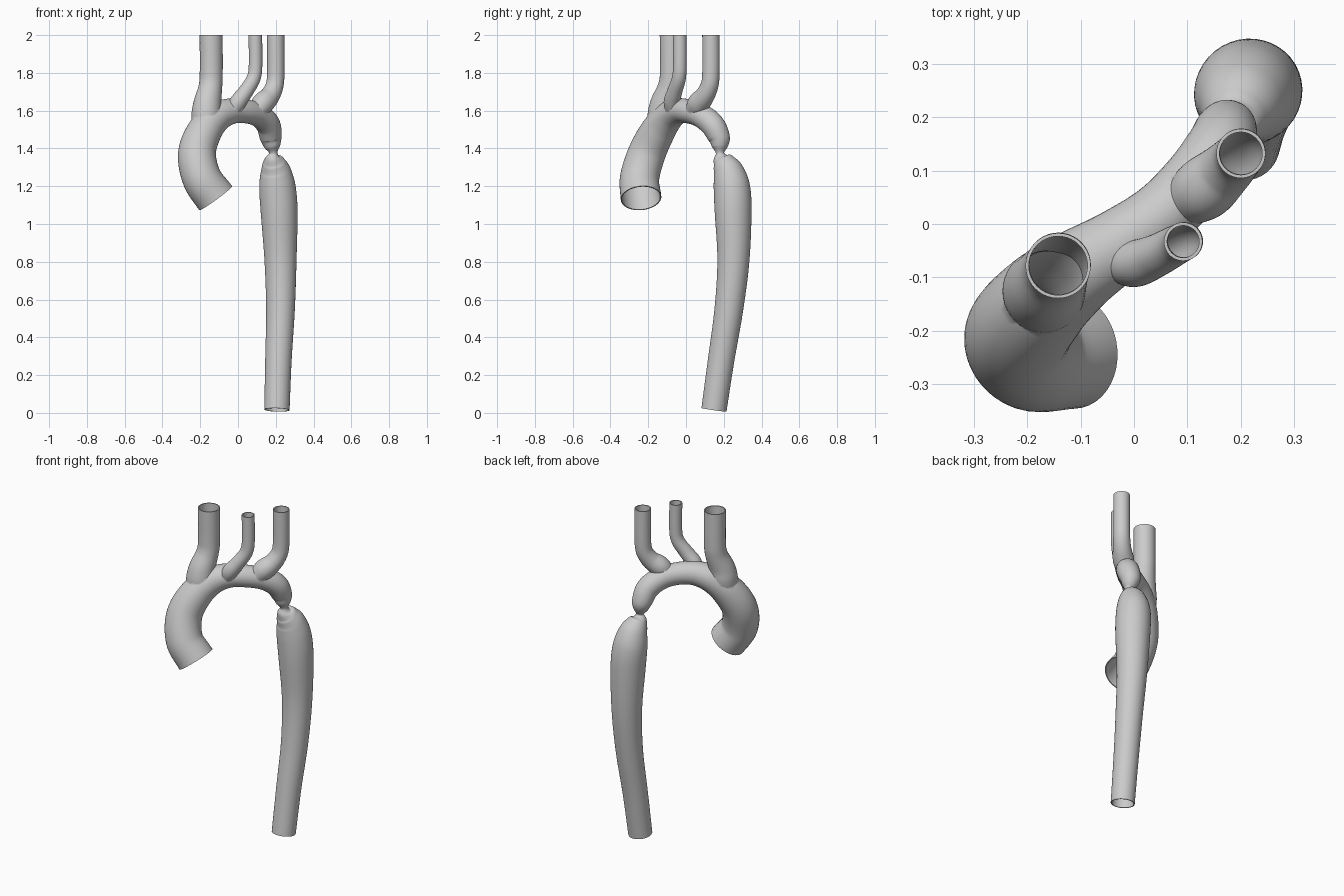
import bpy, bmesh, math
from mathutils import Vector

cube = bpy.data.objects.get("Cube")
if cube:
    bpy.data.objects.remove(cube, do_unlink=True)

WALL = 0.006
SIDES = 40
STEPS = 8

mat = bpy.data.materials.new("plain grey")
mat.use_nodes = True
GREY = (0.6, 0.6, 0.6, 1)
mat.diffuse_color = GREY
mat.node_tree.nodes["Principled BSDF"].inputs["Base Color"].default_value = GREY

# Each path point is x, y, z, radius
MAIN = [(-.118, -.238, 1.137, .108), (-.19, -.246, 1.24, .104), (-.217, -.207, 1.375, .1),
        (-.175, -.147, 1.495, .092), (-.11, -.092, 1.567, .08), (-.03, -.04, 1.598, .068),
        (.05, .015, 1.595, .063), (.115, .08, 1.573, .063), (.16, .14, 1.525, .064),
        (.174, .176, 1.455, .057), (.182, .179, 1.41, .042), (.187, .18, 1.375, .022),
        (.186, .185, 1.35, .042), (.19, .2, 1.325, .061), (.2, .225, 1.275, .082),
        (.208, .242, 1.2, .096), (.217, .249, 1.08, .098), (.225, .251, .81, .085),
        (.225, .227, .55, .076), (.214, .186, .28, .07), (.206, .148, .016, .067)]
FRONT_BRANCH = [(-.142, -.078, 2, .061), (-.142, -.078, 1.78, .061), (-.147, -.088, 1.72, .063),
                (-.162, -.115, 1.64, .073), (-.168, -.125, 1.58, .078), (-.172, -.135, 1.5, .07)]
MIDDLE_BRANCH = [(.092, -.033, 2, .036), (.092, -.033, 1.82, .036), (.08, -.039, 1.765, .037),
                 (.04, -.06, 1.7, .04), (0, -.074, 1.645, .044), (-.03, -.065, 1.59, .04)]
REAR_BRANCH = [(.2, .132, 2, .046), (.2, .132, 1.8, .046), (.194, .125, 1.735, .047),
               (.17, .1, 1.68, .052), (.132, .067, 1.638, .059), (.1, .045, 1.6, .05)]


def smooth_path(points):
    """Hermite curve through the points, spaced by chord length."""
    p = [Vector(q) for q in points]
    t = [0]
    for a, b in zip(p, p[1:]):
        t.append(t[-1] + (b.xyz - a.xyz).length)
    n = len(p) - 1
    slope = []
    for i in range(n + 1):
        a, b = max(i - 1, 0), min(i + 1, n)
        slope.append((p[b] - p[a]) / (t[b] - t[a]))
    out = []
    for i in range(n):
        h = t[i + 1] - t[i]
        for k in range(STEPS):
            s = k / STEPS
            r, f = s * s * (3 - 2 * s), s * (1 - s)
            out.append(p[i] * (1 - r) + p[i + 1] * r
                       + slope[i] * (h * f * (1 - s)) - slope[i + 1] * (h * f * s))
    return out + [p[n]]


def tube(name, points, inset=0.0, open_both=False):
    """Closed swept tube; an inset tube is longer at its open ends."""
    path = smooth_path(points)
    centres, radii = [q.xyz for q in path], [q.w - inset for q in path]
    if inset:
        centres.insert(0, centres[0] + (centres[0] - centres[1]).normalized() * .03)
        radii.insert(0, radii[0])
        if open_both:
            centres.append(centres[-1] + (centres[-1] - centres[-2]).normalized() * .03)
            radii.append(radii[-1])
    bm = bmesh.new()
    rings, side = [], Vector((.31, .95, .05))
    last = len(centres) - 1
    for i, (c, r) in enumerate(zip(centres, radii)):
        axis = (centres[min(i + 1, last)] - centres[max(i - 1, 0)]).normalized()
        side = (side - axis * side.dot(axis)).normalized()
        up = axis.cross(side)
        ring = []
        for k in range(SIDES):
            a = math.tau * k / SIDES
            ring.append(bm.verts.new(c + (side * math.cos(a) + up * math.sin(a)) * r))
        rings.append(ring)
    for lo, hi in zip(rings, rings[1:]):
        for k in range(SIDES):
            j = (k + 1) % SIDES
            bm.faces.new((lo[k], lo[j], hi[j], hi[k]))
    bm.faces.new(rings[0][::-1])
    bm.faces.new(rings[-1])
    bmesh.ops.recalc_face_normals(bm, faces=bm.faces)
    mesh = bpy.data.meshes.new(name)
    bm.to_mesh(mesh)
    bm.free()
    mesh.materials.append(mat)
    ob = bpy.data.objects.new(name, mesh)
    bpy.context.collection.objects.link(ob)
    return ob


def combine(target, other, operation):
    """Apply a boolean and drop the helper."""
    mod = target.modifiers.new(operation.lower(), "BOOLEAN")
    mod.operation, mod.solver, mod.object = operation, "EXACT", other
    bpy.context.view_layer.objects.active = target
    bpy.ops.object.modifier_apply(modifier=mod.name)
    bpy.data.objects.remove(other, do_unlink=True)


def vessel(name, inset):
    body = tube(name, MAIN, inset, True)
    for label, path in (("front_branch", FRONT_BRANCH), ("middle_branch", MIDDLE_BRANCH),
                        ("rear_branch", REAR_BRANCH)):
        combine(body, tube(label, path, inset), "UNION")
    return body


# Outer wall with its branches, hollowed by the matching bore
artery = vessel("branched_artery", 0)
combine(artery, vessel("bore", WALL), "DIFFERENCE")

bpy.ops.object.select_all(action="DESELECT")
artery.select_set(True)
bpy.context.view_layer.objects.active = artery
bpy.ops.object.shade_smooth_by_angle(angle=math.radians(50))
